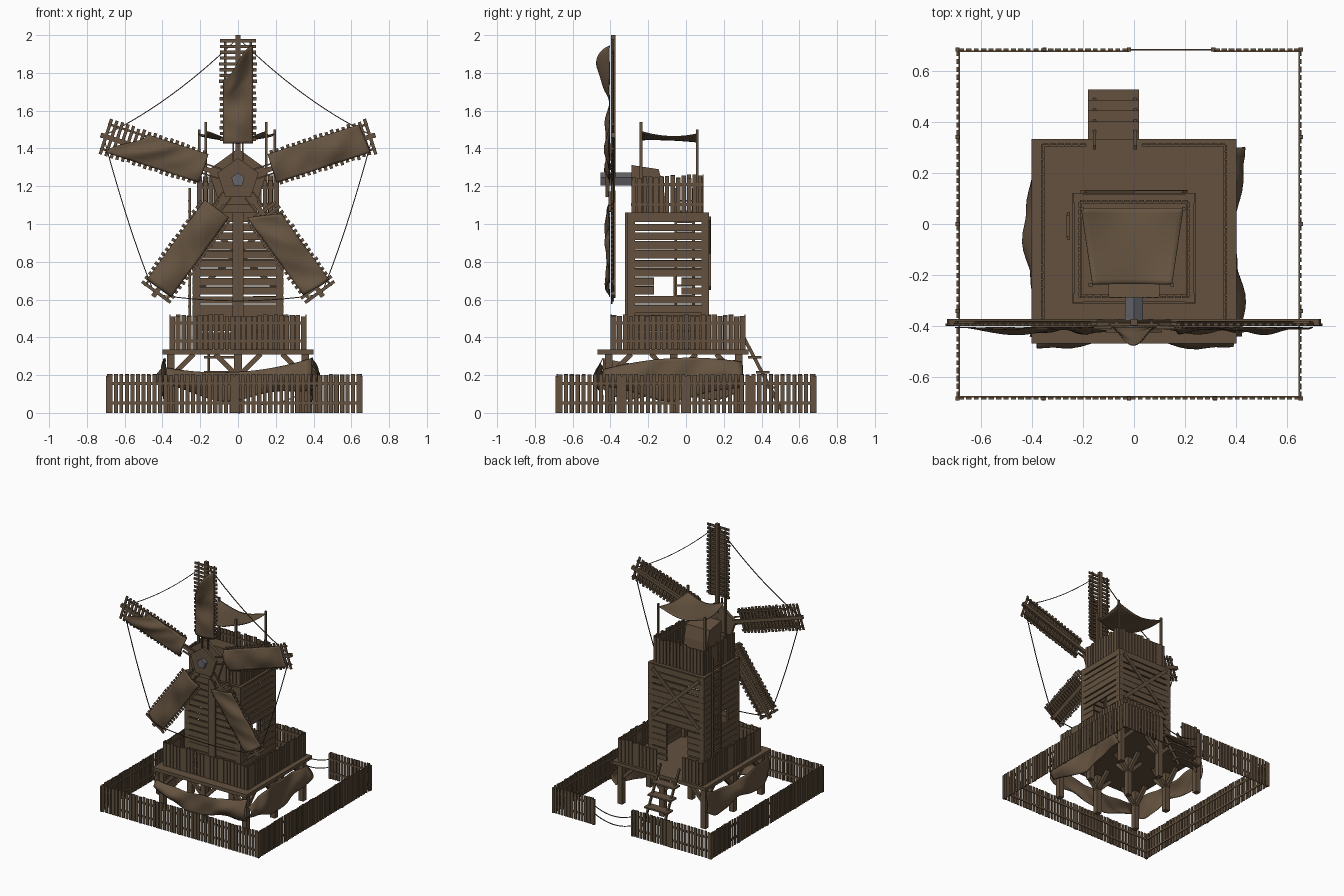
import bpy, bmesh, math, random
from mathutils import Vector, Matrix

if "Cube" in bpy.data.objects:
    bpy.data.objects.remove(bpy.data.objects["Cube"])
random.seed(4)

def mat(name, c):
    m = bpy.data.materials.new(name)
    m.diffuse_color = (*c, 1)
    m.use_nodes = True
    m.node_tree.nodes["Principled BSDF"].inputs["Base Color"].default_value = m.diffuse_color
    return m

WOOD = mat("brown wood", (0.125, 0.083, 0.049))
CLOTH = mat("brown canvas", (0.132, 0.088, 0.052))
METAL = mat("grey iron", (0.13, 0.13, 0.145))
ROPE = mat("dark rope", (0.085, 0.06, 0.04))
I = Matrix.Identity(4)

def finish(bm, name, m, smooth=False):
    me = bpy.data.meshes.new(name)
    bmesh.ops.recalc_face_normals(bm, faces=bm.faces)
    bm.to_mesh(me)
    bm.free()
    me.materials.append(m)
    for p in me.polygons:
        p.use_smooth = smooth
    ob = bpy.data.objects.new(name, me)
    bpy.context.collection.objects.link(ob)
    return ob

def box(bm, x0, x1, y0, y1, z0, z1, M=I):
    T = Matrix.Translation(((x0 + x1) / 2, (y0 + y1) / 2, (z0 + z1) / 2))
    S = Matrix.Diagonal((x1 - x0, y1 - y0, z1 - z0, 1))
    bmesh.ops.create_cube(bm, size=1, matrix=M @ T @ S)

def beam(bm, p, q, w, d):
    p, q = Vector(p), Vector(q)
    v = q - p
    R = v.to_track_quat('Z', 'Y').to_matrix().to_4x4()
    bmesh.ops.create_cube(bm, size=1, matrix=Matrix.Translation((p + q) / 2) @ R
                          @ Matrix.Diagonal((w, d, v.length, 1)))

def rope(bm, p, q, sag, n=10, w=0.005):
    p, q = Vector(p), Vector(q)
    pts = [p.lerp(q, i / n) - Vector((0, 0, 4 * sag * (i / n) * (1 - i / n))) for i in range(n + 1)]
    for a, b in zip(pts, pts[1:]):
        beam(bm, a, b, w, w)

def pickets(bm, axis, c, a, b, z0, h, w, step, t=0.007, jit=0.006, inner=1):
    """Row of upright boards along an axis at offset c, with two rails on one side."""
    n = max(1, round((b - a) / step))
    def put(s0, s1, c0, c1, za, zb):
        if axis == 'x':
            box(bm, s0, s1, c0, c1, za, zb)
        else:
            box(bm, c0, c1, s0, s1, za, zb)
    for i in range(n):
        s = a + (i + 0.5) * (b - a) / n
        ww = w * random.uniform(0.88, 1.1) / 2
        put(s - ww, s + ww, c - t / 2, c + t / 2, z0, z0 + h - random.uniform(0, jit))
    for f in (0.25, 0.75):
        o = sorted((c + inner * t / 2, c + inner * (t / 2 + 0.006)))
        put(a, b, o[0], o[1], z0 + f * h - 0.008, z0 + f * h + 0.008)

def cloth(name, fn, nu=14, nv=22):
    bm = bmesh.new()
    g = [[bm.verts.new(fn(i / nu, j / nv)) for j in range(nv + 1)] for i in range(nu + 1)]
    for i in range(nu):
        for j in range(nv):
            bm.faces.new((g[i][j], g[i + 1][j], g[i + 1][j + 1], g[i][j + 1]))
    ob = finish(bm, name, CLOTH, True)
    s = ob.modifiers.new("thickness", 'SOLIDIFY')
    s.thickness = 0.004

# ground fence with a gap at the back, closed by slack ropes
bm = bmesh.new()
XL, XR, Y = -0.69, 0.652, 0.682
pickets(bm, 'x', -Y, XL, XR, 0, 0.207, 0.021, 0.029, inner=1)
pickets(bm, 'x', Y, XL, -0.02, 0, 0.207, 0.021, 0.029, inner=-1)
pickets(bm, 'x', Y, 0.31, XR, 0, 0.207, 0.021, 0.029, inner=-1)
pickets(bm, 'y', XL, -Y, Y, 0, 0.207, 0.021, 0.031, inner=1)
pickets(bm, 'y', XR, -Y, Y, 0, 0.207, 0.021, 0.031, inner=-1)
for k in range(5):
    px, py = XL + k * (XR - XL) / 4, -Y + k * Y / 2
    for x, y in ((px, -Y), (XL, py), (XR, py), ((-0.69, -0.35, -0.02, 0.31, 0.652)[k], Y)):
        box(bm, x - 0.008, x + 0.008, y - 0.008, y + 0.008, 0, 0.195)
finish(bm, "ground_fence", WOOD)
bm = bmesh.new()
rope(bm, (-0.02, Y, 0.15), (0.31, Y, 0.15), 0.04)
rope(bm, (-0.02, Y, 0.08), (0.31, Y, 0.09), 0.04)
finish(bm, "gate_ropes", ROPE)

# platform deck, edge joists, legs and diagonal braces
bm = bmesh.new()
box(bm, -0.4, 0.4, -0.468, 0.332, 0.31, 0.336)
finish(bm, "platform_deck", WOOD)
bm = bmesh.new()
for x in (-0.355, 0, 0.355):
    for y in (-0.41, -0.065, 0.28):
        box(bm, x - 0.02, x + 0.02, y - 0.02, y + 0.02, 0, 0.31)
        for dx, dy in ((1, 0), (-1, 0), (0, 1), (0, -1)):
            if abs(x + dx * 0.12) < 0.38 and -0.43 < y + dy * 0.12 < 0.3:
                beam(bm, (x, y, 0.19), (x + dx * 0.12, y + dy * 0.12, 0.312), 0.026, 0.026)
finish(bm, "platform_legs", WOOD)

# platform railing, open at the stairs
bm = bmesh.new()
RZ, RH = 0.335, 0.187
pickets(bm, 'x', -0.395, -0.36, 0.36, RZ, RH, 0.025, 0.029, jit=0.012, inner=1)
pickets(bm, 'x', 0.312, -0.36, -0.185, RZ, RH, 0.025, 0.029, jit=0.012, inner=-1)
pickets(bm, 'x', 0.312, 0.03, 0.36, RZ, RH, 0.025, 0.029, jit=0.012, inner=-1)
pickets(bm, 'y', -0.36, -0.395, 0.312, RZ, RH, 0.025, 0.029, jit=0.012, inner=1)
pickets(bm, 'y', 0.36, -0.395, 0.312, RZ, RH, 0.025, 0.029, jit=0.012, inner=-1)
finish(bm, "platform_railing", WOOD)

# stairs at the back
bm = bmesh.new()
for x in (-0.155, 0.005):
    beam(bm, (x, 0.3, 0.41), (x, 0.515, 0.0), 0.012, 0.018)
for k in range(4):
    y, z = 0.365 + k * 0.042, 0.295 - k * 0.08
    box(bm, -0.18, 0.02, y - 0.036, y + 0.036, z - 0.006, z + 0.006)
finish(bm, "back_stairs", WOOD)

# loose canvas skirt below the platform: front, right and left
def skirt(p, q, out, top, ph):
    p, q, out = Vector(p), Vector(q), Vector(out)
    def f(u, v):
        zt = top[0] * (1 - v) ** 2 + 2 * top[1] * v * (1 - v) + top[2] * v * v
        zb = 0.085 + 0.025 * math.sin(v * 9 + ph) + 0.05 * (2 * v - 1) ** 4
        b = math.sin(math.pi * u) * (0.02 + 0.022 * math.sin(v * 8 + ph)) + 0.006 * math.sin(v * 23 + u * 6)
        r = p.lerp(q, v) + out * (b + 0.012)
        r.z = zt + (zb - zt) * u
        return r
    return f
cloth("front_skirt", skirt((-0.38, -0.435, 0), (0.39, -0.435, 0), (0, -1, 0), (0.24, 0.17, 0.29), 1))
cloth("right_skirt", skirt((0.38, -0.44, 0), (0.38, 0.3, 0), (1, 0, 0), (0.23, 0.33, 0.27), 0.4))
cloth("left_skirt", skirt((-0.38, -0.44, 0), (-0.38, 0.3, 0), (-1, 0, 0), (0.29, 0.2, 0.29), 3.5))

# tower: corner posts, plank walls, side windows and back door
bm = bmesh.new()
TX, Y0, Y1 = 0.24, -0.31, 0.122
for x in (-TX + 0.02, TX - 0.02):
    for y in (Y0 + 0.02, Y1 - 0.02):
        box(bm, x - 0.019, x + 0.019, y - 0.019, y + 0.019, 0.335, 1.062)
box(bm, -0.03, 0.03, Y0 - 0.012, Y0 + 0.01, 0.335, 1.06)
beam(bm, (-0.2, Y1 + 0.003, 0.66), (0.2, Y1 + 0.003, 1.03), 0.012, 0.026)
beam(bm, (0.2, Y1 + 0.004, 0.66), (-0.2, Y1 + 0.004, 1.03), 0.012, 0.026)
for x in (-TX + 0.012, TX - 0.012):
    box(bm, x - 0.006, x + 0.006, -0.066, -0.052, 0.6, 0.76)
finish(bm, "tower_frame", WOOD)
bm = bmesh.new()
N = 15
for k in range(N):
    z = 0.338 + k * 0.048
    def top():
        return z + random.uniform(0.037, 0.046)
    box(bm, -TX + 0.004, TX - 0.004, Y0, Y0 + 0.012, z, top())
    for a, b in ([(-TX, -0.1), (0.08, TX)] if z < 0.6 else [(-TX, TX)]):
        box(bm, a, b, Y1 - 0.012, Y1, z, top())
    for a, b in ([(Y0, -0.17), (-0.025, Y1)] if 0.62 < z < 0.70 else [(Y0, Y1)]):
        for s in (-1, 1):
            box(bm, *sorted((s * TX, s * (TX - 0.012))), a, b, z, top())
finish(bm, "tower_planks", WOOD)
bm = bmesh.new()
box(bm, -0.235, 0.235, Y0 + 0.005, Y1 - 0.005, 1.04, 1.06)
finish(bm, "tower_roof_deck", WOOD)
bm = bmesh.new()
pickets(bm, 'x', 0.09, -0.215, 0.215, 1.05, 0.212, 0.023, 0.029, jit=0.02, inner=-1)
pickets(bm, 'y', -0.213, -0.29, 0.09, 1.05, 0.212, 0.023, 0.029, jit=0.02, inner=1)
pickets(bm, 'y', 0.213, -0.29, 0.09, 1.05, 0.212, 0.023, 0.029, jit=0.02, inner=-1)
pickets(bm, 'x', -0.285, -0.215, 0.215, 1.05, 0.19, 0.023, 0.029, jit=0.02, inner=1)
finish(bm, "roof_railing", WOOD)

# ladder on the left wall
bm = bmesh.new()
for y in (-0.055, 0.04):
    box(bm, -0.262, -0.25, y - 0.007, y + 0.007, 0.336, 1.19)
for k in range(14):
    z = 0.39 + k * 0.056
    box(bm, -0.264, -0.252, -0.055, 0.04, z, z + 0.01)
finish(bm, "side_ladder", WOOD)

# shaft housing on the roof
bm = bmesh.new()
prof = [(-0.288, 1.06), (-0.288, 1.312), (-0.145, 1.29), (-0.12, 1.2), (-0.1, 1.06)]
f = bm.faces.new([bm.verts.new((-0.1, y, z)) for y, z in prof])
ex = bmesh.ops.extrude_face_region(bm, geom=[f])
bmesh.ops.translate(bm, vec=(0.2, 0, 0), verts=[v for v in ex["geom"] if isinstance(v, bmesh.types.BMVert)])
finish(bm, "shaft_housing", WOOD)

# roof canopy on four posts
bm = bmesh.new()
for x, y, z in ((-0.205, 0.06, 1.5), (0.195, 0.06, 1.5), (-0.17, -0.238, 1.54), (0.15, -0.238, 1.54)):
    box(bm, x - 0.007, x + 0.007, y - 0.007, y + 0.007, 1.06, z)
finish(bm, "canopy_posts", WOOD)
def canopy(u, v):
    hw = 0.155 + 0.045 * v
    sag = 0.045 * (1 - (2 * v - 1) ** 2 * (2 * u - 1) ** 2) * (0.45 + 2.2 * u * (1 - u))
    return Vector((-0.007 + (2 * u - 1) * hw, -0.235 + 0.297 * v, 1.492 - 0.012 * v - sag + 0.02 * math.sin(3 * u) * v * (1 - v)))
cloth("roof_canopy", canopy, 16, 16)

# five-sided shaft and hub
HZ = 1.235
def prism(name, r, y0, y1, m):
    bm = bmesh.new()
    M = Matrix.Translation((0, (y0 + y1) / 2, HZ)) @ Matrix.Rotation(math.pi / 2, 4, 'X')
    a = math.pi / 2 - 0
    bmesh.ops.create_cone(bm, cap_ends=True, segments=5, radius1=r, radius2=r, depth=y1 - y0, matrix=I)
    # turn one corner upward
    v = max(bm.verts, key=lambda v: v.co.x)
    turn = a - math.atan2(v.co.y, v.co.x)
    bmesh.ops.transform(bm, matrix=M @ Matrix.Rotation(turn, 4, 'Z'), verts=bm.verts)
    finish(bm, name, m)
prism("main_shaft", 0.037, -0.452, -0.2, METAL)
prism("hub_front", 0.115, -0.425, -0.405, WOOD)
prism("hub_back", 0.165, -0.398, -0.375, WOOD)

# five lattice blades with canvas sails; r0/r1 are cloth ends at left and right edges
ends = {90: (0.53, 0.71), 18: (0.7, 0.71), -54: (0.71, 0.7), -126: (0.71, 0.71), 162: (0.71, 0.53)}
bmw, bmi = bmesh.new(), bmesh.new()
tips = []
for n, (deg, (ra, rb)) in enumerate(ends.items()):
    M = Matrix.Translation((0, -0.39, HZ)) @ Matrix.Rotation(math.radians(90 - deg), 4, 'Y')
    box(bmw, -0.013, 0.013, -0.006, 0.018, 0.08, 0.765, M)
    for t in (-0.068, 0.068):
        box(bmw, t - 0.006, t + 0.006, 0, 0.01, 0.2, 0.745, M)
    for k in range(18):
        r = 0.205 + k * 0.0307
        e = 0.096 + random.uniform(-0.004, 0.004)
        box(bmw, -e, e, -0.008, 0.0, r, r + 0.017, M)
    for t in (-0.026, 0.026):
        box(bmi, t - 0.004, t + 0.004, -0.02, -0.008, 0.1, 0.19, M)
    tips.append(M @ Vector((0, 0.006, 0.75)))
    def sail(u, v, M=M, ra=ra, rb=rb, n=n, deg=deg):
        t = (2 * u - 1) * 0.08
        s = u * u * (3 - 2 * u)
        re = ra * (1 - s) + rb * s
        ri = 0.19 + (0.09 * (1 - u) if deg == -54 else 0)
        r = ri + (re - ri) * v
        belly = math.sin(math.pi * u) * (0.014 + 0.011 * math.sin(v * 9 + n * 2)) + 0.004 * math.sin(v * 17 + u * 5)
        if deg == 90:                       # loose upper corner billows forward
            belly += 0.05 * max(0, v - 0.7) / 0.3 * math.sin(math.pi * min(1, u * 1.1)) ** 1
        return M @ Vector((t, -0.016 - max(0, belly), r))
    cloth("sail_%d" % (n + 1), sail, 12, 26)
finish(bmw, "blade_lattices", WOOD)
finish(bmi, "blade_brackets", WOOD)

# rope ring joining the blade tips
bm = bmesh.new()
for i, a in enumerate(tips):
    b = tips[(i + 1) % 5]
    flat = abs(a.z - b.z) < 0.05
    rope(bm, a, b, 0.035 if flat else 0.045, 14)
finish(bm, "tip_ropes", ROPE)
